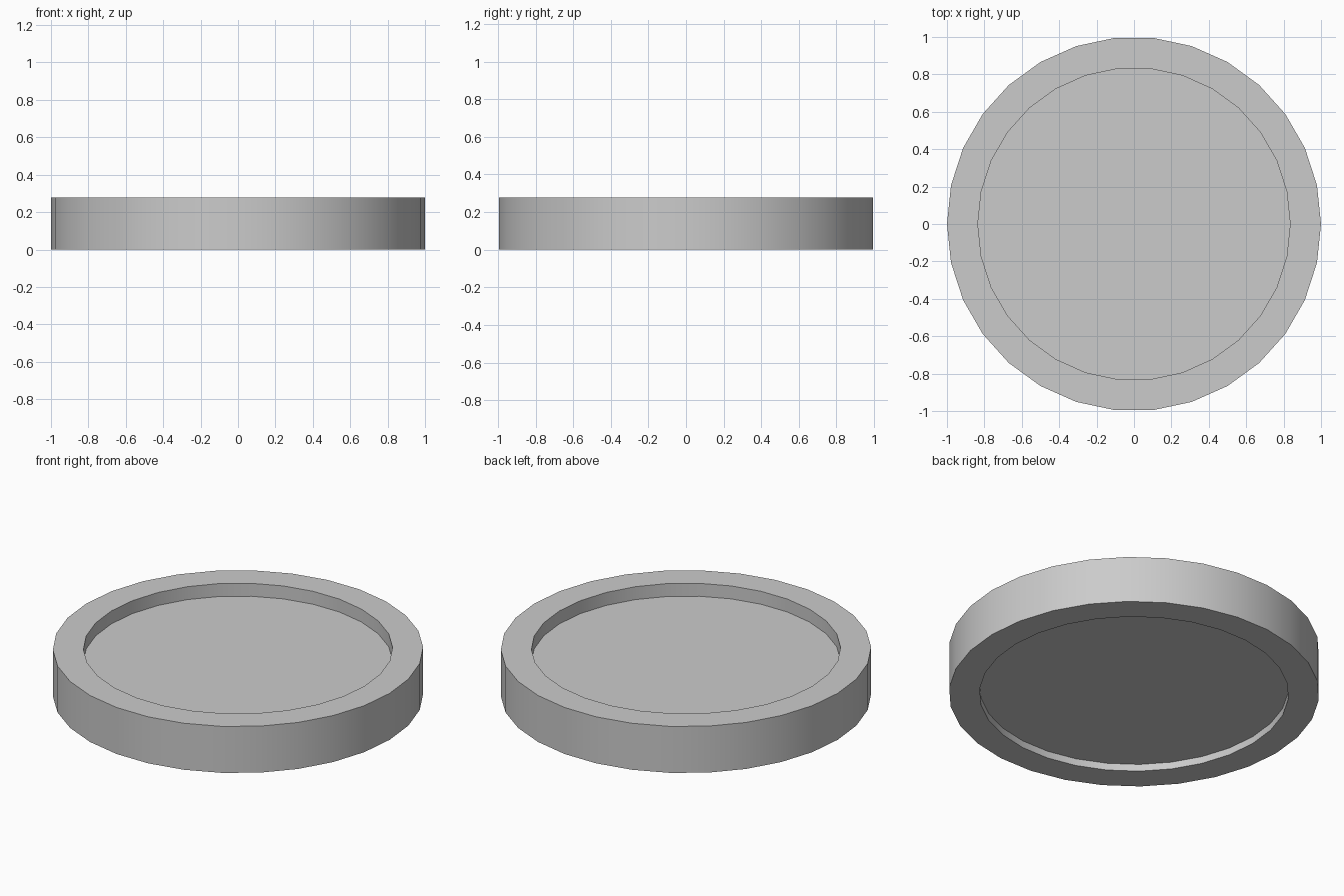
import bpy, bmesh, math

if "Cube" in bpy.data.objects:
    bpy.data.objects.remove(bpy.data.objects["Cube"])

SIDES = 30
R_OUT, R_IN = 1.0, 0.835
HEIGHT = 0.277
FLOOR_BOTTOM, FLOOR_TOP = 0.042, 0.2

# Cross-section from the underside recess, around the rim, to the upper recess
profile = [(R_IN, FLOOR_BOTTOM), (R_IN, 0), (R_OUT, 0),
           (R_OUT, HEIGHT), (R_IN, HEIGHT), (R_IN, FLOOR_TOP)]

bm = bmesh.new()
rings = [[bm.verts.new((r * math.cos(math.tau * i / SIDES),
                        r * math.sin(math.tau * i / SIDES), z))
          for i in range(SIDES)] for r, z in profile]

# Rim walls and flat bands
for a, b in zip(rings, rings[1:]):
    for i in range(SIDES):
        j = (i + 1) % SIDES
        bm.faces.new((a[i], a[j], b[j], b[i]))

# Recessed floor, underside and top
bm.faces.new(list(reversed(rings[0])))
bm.faces.new(rings[-1])
bmesh.ops.recalc_face_normals(bm, faces=bm.faces[:])

mesh = bpy.data.meshes.new("round_tray")
bm.to_mesh(mesh)
bm.free()
tray = bpy.data.objects.new("round_tray", mesh)
bpy.context.collection.objects.link(tray)

# Smooth walls with crisp rim edges
bpy.context.view_layer.objects.active = tray
tray.select_set(True)
bpy.ops.object.shade_smooth_by_angle(angle=math.radians(30))
